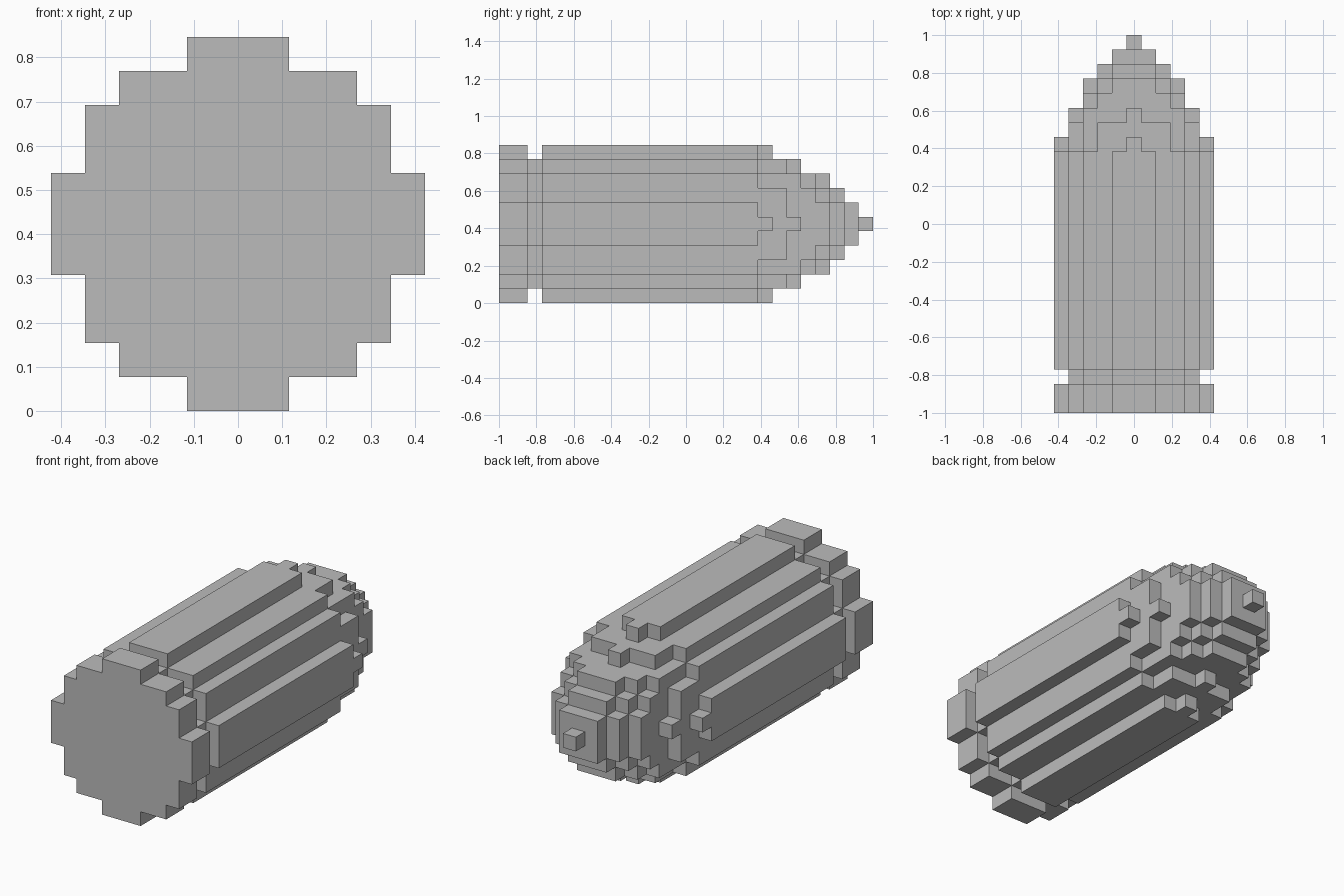
import bpy
import bmesh
from mathutils import Vector

cube = bpy.data.objects.get("Cube")
if cube:
    bpy.data.objects.remove(cube, do_unlink=True)

UNIT = 2 / 26    # edge of one block
CENTRE = 5.5     # axis height in blocks

grey = bpy.data.materials.new("plain_grey")
grey.use_nodes = True
COLOUR = (0.5, 0.5, 0.5, 1)
grey.diffuse_color = COLOUR
grey.node_tree.nodes["Principled BSDF"].inputs["Base Color"].default_value = COLOUR

# Stepped discs: half-width of each block row, from the middle row outward
FULL = (5, 5, 4, 4, 3, 1)
GROOVE = (4, 4, 3, 3, 1)
NOSE = [
    (5, 4, 4, 3, 2, 0),
    (4, 4, 4, 3, 2),
    (4, 3, 3, 3, 0),
    (3, 3, 3, 2),
    (3, 3, 2, 1),
    (2, 2, 1),
    (1, 1),
    (0,),
]

# Parts stacked along y, front to back
PARTS = {
    "base_rim": [FULL] * 2,
    "groove": [GROOVE],
    "casing": [FULL] * 15,
    "nose": NOSE,
}


def disc_cells(rows, layer):
    return {(i, layer, j)
            for j in range(1 - len(rows), len(rows))
            for i in range(-rows[abs(j)], rows[abs(j)] + 1)}


def build_part(name, cells, solid):
    """Skin the exposed sides of the blocks and merge coplanar faces."""
    bm = bmesh.new()
    for cell in cells:
        for axis in range(3):
            for sign in (-1, 1):
                normal = Vector((0, 0, 0))
                normal[axis] = sign
                if tuple(int(c + n) for c, n in zip(cell, normal)) in solid:
                    continue
                u = Vector((0, 0, 0))
                u[(axis + 1) % 3] = 0.5
                v = normal.cross(u)
                mid = Vector(cell) + normal / 2
                corners = (mid - u - v, mid + u - v, mid + u + v, mid - u + v)
                bm.faces.new([bm.verts.new(
                    ((p.x) * UNIT, (p.y + 0.5) * UNIT - 1, (p.z + CENTRE) * UNIT))
                    for p in corners])
    bmesh.ops.remove_doubles(bm, verts=bm.verts, dist=UNIT / 100)
    bmesh.ops.dissolve_limit(bm, angle_limit=0.01, verts=bm.verts, edges=bm.edges)
    mesh = bpy.data.meshes.new(name)
    bm.to_mesh(mesh)
    bm.free()
    mesh.materials.append(grey)
    bpy.context.collection.objects.link(bpy.data.objects.new(name, mesh))


part_cells = {}
layer = 0
for name, discs in PARTS.items():
    part_cells[name] = set()
    for rows in discs:
        part_cells[name] |= disc_cells(rows, layer)
        layer += 1

solid = set().union(*part_cells.values())
for name, cells in part_cells.items():
    build_part(name, cells, solid)
